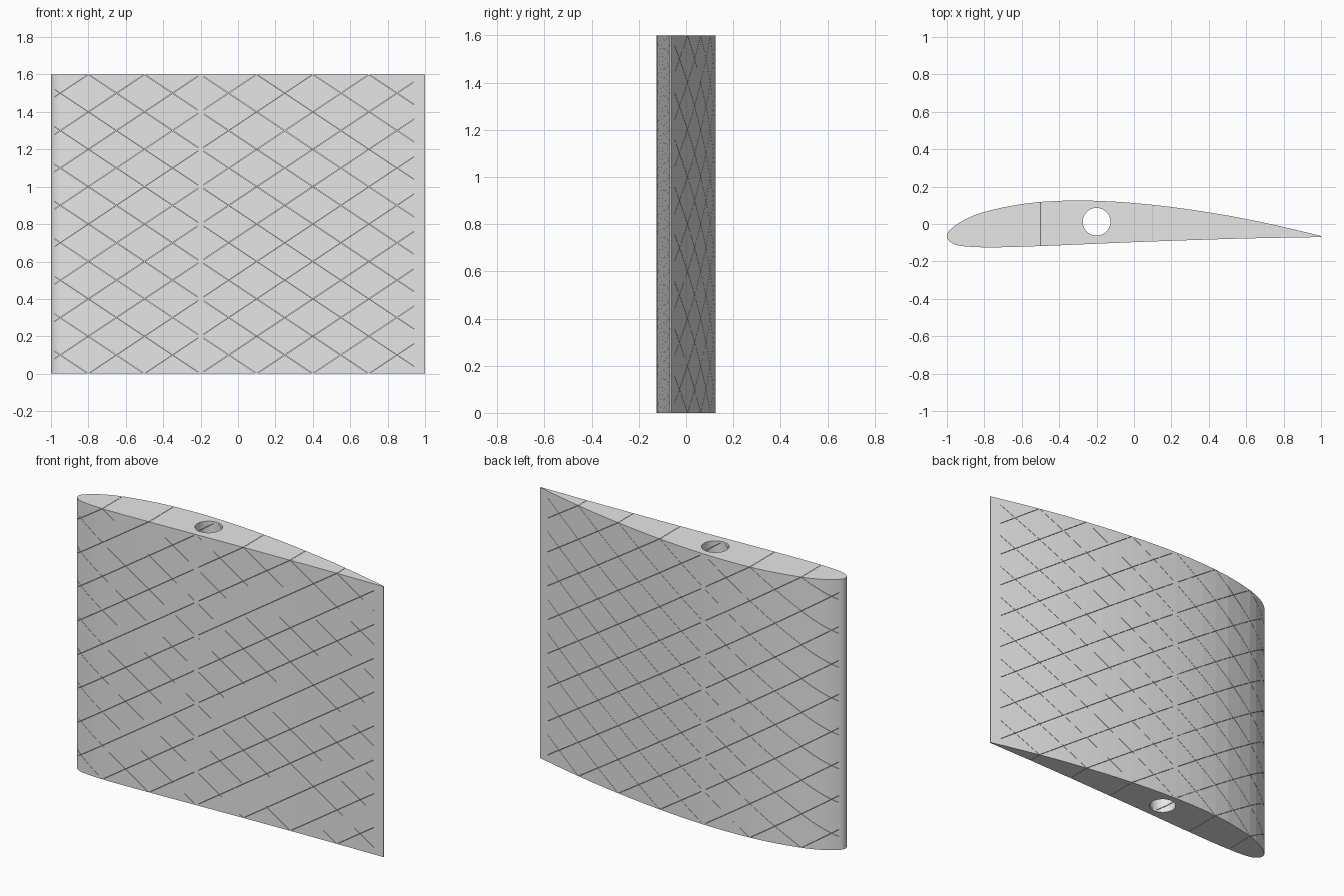
import bpy, bmesh, math
from mathutils import Vector

cube = bpy.data.objects.get("Cube")
if cube:
    bpy.data.objects.remove(cube, do_unlink=True)

HEIGHT = 1.6

grey = bpy.data.materials.new("plain_grey")
grey.use_nodes = True
grey.diffuse_color = (0.8, 0.8, 0.8, 1)
grey.node_tree.nodes["Principled BSDF"].inputs["Base Color"].default_value = (0.8, 0.8, 0.8, 1)


def make_object(name, bm):
    bmesh.ops.recalc_face_normals(bm, faces=bm.faces)
    mesh = bpy.data.meshes.new(name)
    bm.to_mesh(mesh)
    bm.free()
    mesh.materials.append(grey)
    obj = bpy.data.objects.new(name, mesh)
    bpy.context.collection.objects.link(obj)
    return obj


def add_prism(bm, outline, offset):
    """Closed solid from an outline pushed along an offset."""
    low = [bm.verts.new(p) for p in outline]
    high = [bm.verts.new(Vector(p) + Vector(offset)) for p in outline]
    bm.faces.new(low[::-1])
    bm.faces.new(high)
    for i in range(len(low)):
        j = (i + 1) % len(low)
        bm.faces.new((low[i], low[j], high[j], high[i]))


def smooth_path(points, steps):
    """Curve running through all points."""
    pts = [Vector(p) for p in points]
    pts = [pts[0]] + pts + [pts[-1]]
    out = []
    for a, b, c, d in zip(pts, pts[1:], pts[2:], pts[3:]):
        for k in range(steps):
            t = k / steps
            out.append(0.5 * (2 * b + (c - a) * t + (2 * a - 5 * b + 4 * c - d) * t ** 2
                              + (3 * b - a - 3 * c + d) * t ** 3))
    return out + [pts[-1]]


def cut(target, cutter):
    mod = target.modifiers.new("cut", "BOOLEAN")
    mod.operation = "DIFFERENCE"
    mod.solver = "EXACT"
    mod.object = cutter
    cutter.hide_render = True
    bpy.context.view_layer.objects.active = target
    bpy.ops.object.modifier_apply(modifier=mod.name)
    bpy.data.objects.remove(cutter, do_unlink=True)


# Wing section: cambered profile from trailing edge over the nose and back
profile = [
    (1, -0.064), (0.8, -0.016), (0.6, 0.027), (0.4, 0.062), (0.2, 0.091), (0, 0.112),
    (-0.2, 0.124), (-0.4, 0.124), (-0.6, 0.107), (-0.8, 0.065), (-0.9, 0.026),
    (-0.95, -0.004), (-0.975, -0.024), (-0.993, -0.042), (-1, -0.064), (-0.993, -0.085),
    (-0.975, -0.101), (-0.95, -0.112), (-0.9, -0.12), (-0.8, -0.125), (-0.65, -0.123),
    (-0.4, -0.114), (0, -0.097), (0.4, -0.083), (0.7, -0.075), (1, -0.07)]
bm = bmesh.new()
add_prism(bm, [(p.x, p.y, 0) for p in smooth_path(profile, 2)], (0, 0, HEIGHT))
wing = make_object("wing_section", bm)

# Round spar hole through the full height
bm = bmesh.new()
ring = [2 * math.pi * i / 48 for i in range(48)]
add_prism(bm, [(-0.2 + 0.074 * math.cos(a), 0.012 + 0.074 * math.sin(a), -0.1) for a in ring],
          (0, 0, HEIGHT + 0.2))
cut(wing, make_object("spar_hole_cutter", bm))

# Two crossing families of hairline diagonal slits, interrupted at the spar
HALF_SLIT = 0.001
for name, slope in (("rising", 2 / 3), ("falling", -2 / 3)):
    bm = bmesh.new()
    for k in range(-5, 14):
        for x0, x1 in ((-0.98, -0.215), (-0.185, 0.94)):
            z0, z1 = (slope * (x + 0.5) + 0.2 * k for x in (x0, x1))
            if max(z0, z1) < 0 or min(z0, z1) > HEIGHT:
                continue
            add_prism(bm, [(x0, -0.3, z0 - HALF_SLIT), (x1, -0.3, z1 - HALF_SLIT),
                           (x1, -0.3, z1 + HALF_SLIT), (x0, -0.3, z0 + HALF_SLIT)],
                      (0, 0.6, 0))
    cut(wing, make_object(name + "_slit_cutter", bm))
